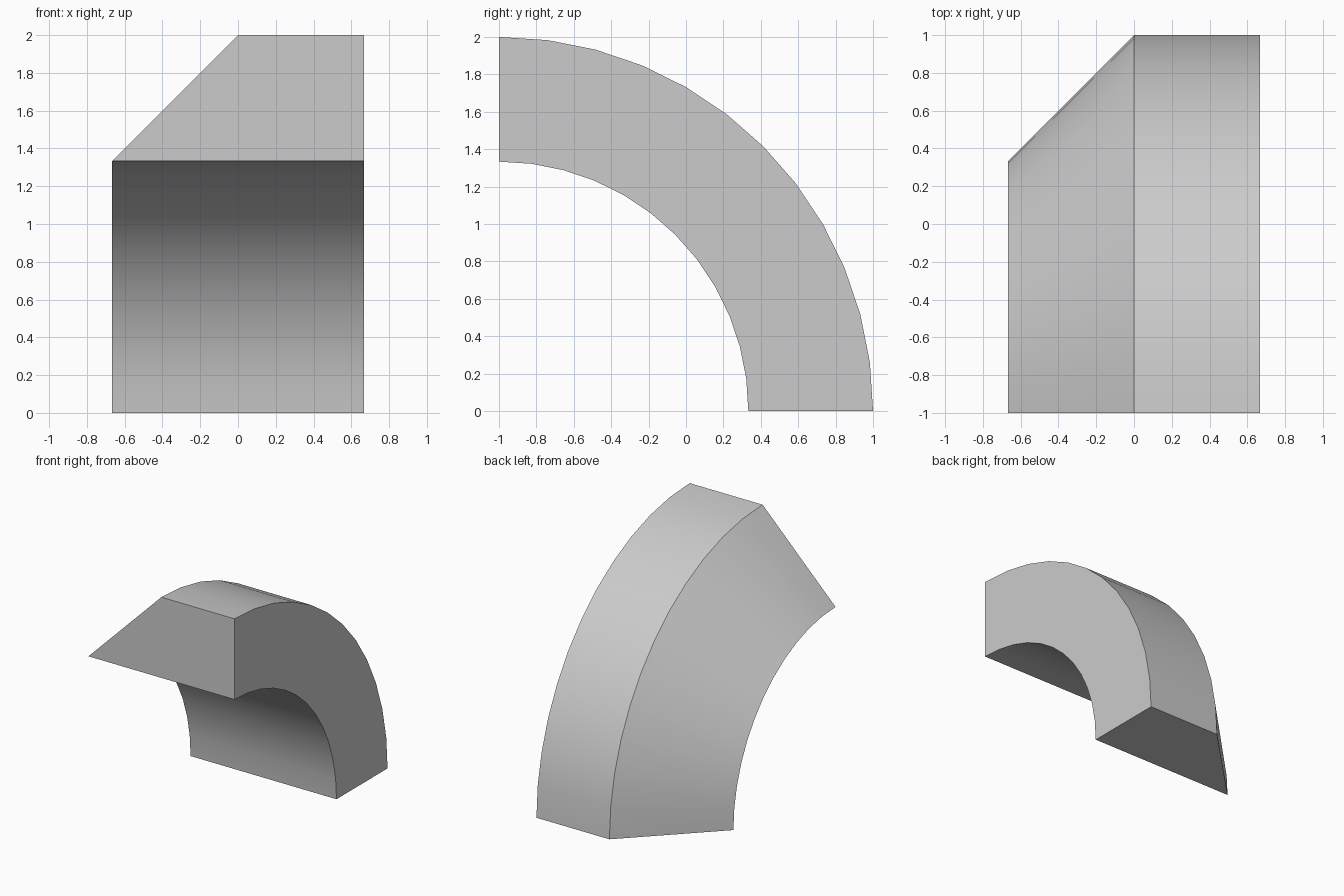
import bpy, bmesh
from math import radians
from mathutils import Matrix, Vector

cube = bpy.data.objects.get("Cube")
if cube:
    bpy.data.objects.remove(cube, do_unlink=True)

# Plain grey material
grey = bpy.data.materials.new("light_grey")
grey.use_nodes = True
colour = (0.6, 0.6, 0.6, 1)
grey.diffuse_color = colour
grey.node_tree.nodes["Principled BSDF"].inputs["Base Color"].default_value = colour

# Cross-section at the front end: flat outer top, sloped on one side
SEGMENTS = 12
U = 2 / 3
profile = [(U, 2 * U), (U, 3 * U), (0, 3 * U), (-U, 2 * U)]
axis_point = Vector((0, -1, 0))

# Sweep the section a quarter turn about the x axis
bm = bmesh.new()
rings = []
for i in range(SEGMENTS + 1):
    turn = Matrix.Rotation(-radians(90 * i / SEGMENTS), 3, 'X')
    rings.append([bm.verts.new(axis_point + turn @ Vector((x, 0, r))) for x, r in profile])
for a, b in zip(rings, rings[1:]):
    for j in range(len(profile)):
        k = (j + 1) % len(profile)
        bm.faces.new((a[j], a[k], b[k], b[j]))

# End caps
bm.faces.new(rings[0])
bm.faces.new(rings[-1])
bmesh.ops.recalc_face_normals(bm, faces=bm.faces)

mesh = bpy.data.meshes.new("curved_slope_arch")
bm.to_mesh(mesh)
bm.free()
mesh.materials.append(grey)
arch = bpy.data.objects.new("curved_slope_arch", mesh)
bpy.context.collection.objects.link(arch)

# Smooth curved surfaces, crisp borders
bpy.ops.object.select_all(action='DESELECT')
arch.select_set(True)
bpy.context.view_layer.objects.active = arch
bpy.ops.object.shade_smooth_by_angle(angle=radians(30))
